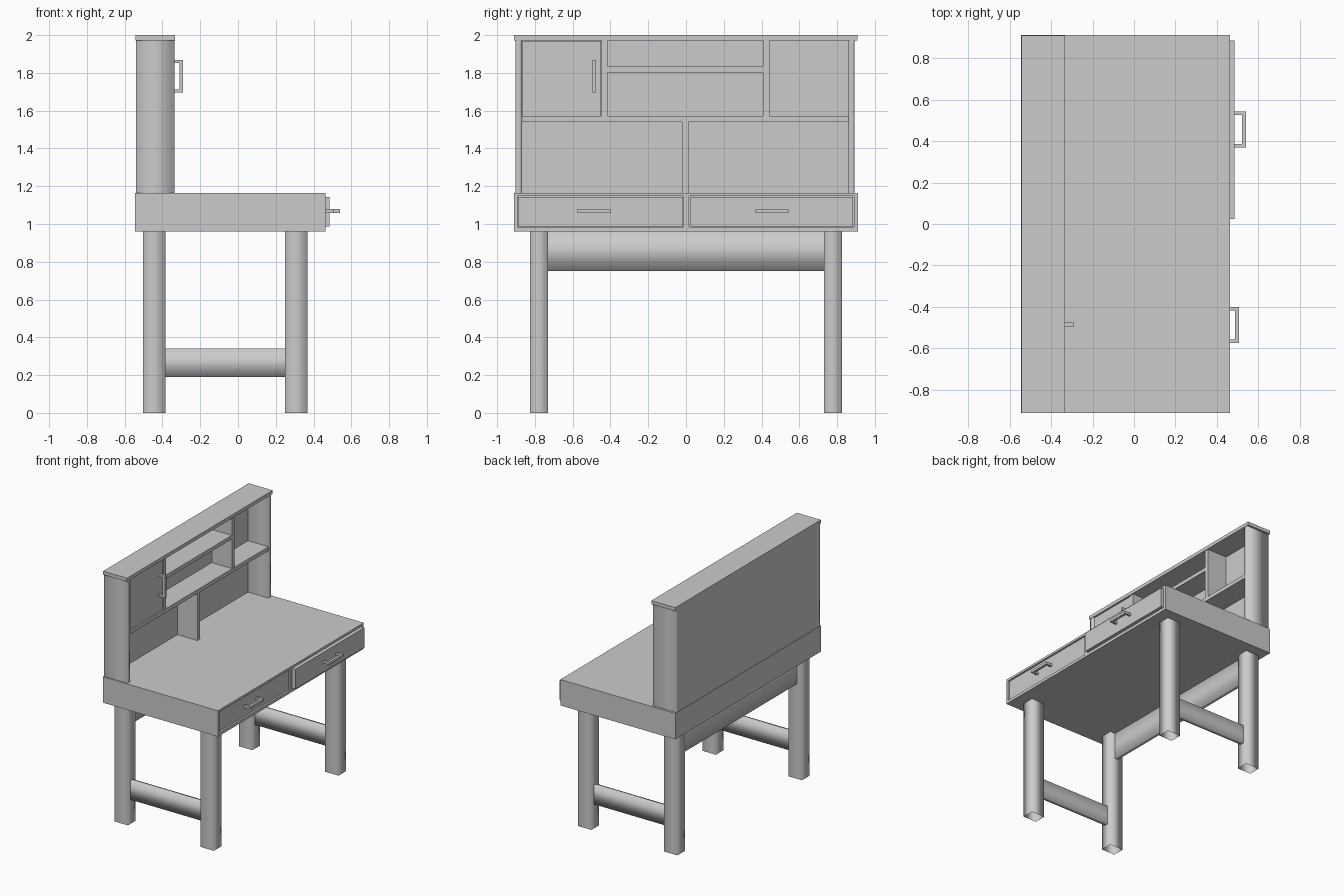
import bpy, bmesh
from mathutils import Vector

if "Cube" in bpy.data.objects:
    bpy.data.objects.remove(bpy.data.objects["Cube"])


def finish(name, bm, smooth=False):
    bmesh.ops.recalc_face_normals(bm, faces=bm.faces)
    me = bpy.data.meshes.new(name)
    bm.to_mesh(me)
    bm.free()
    for p in me.polygons:
        p.use_smooth = smooth
    ob = bpy.data.objects.new(name, me)
    bpy.context.collection.objects.link(ob)
    return ob


def box(name, x, y, z, open_axis=None):
    """Box from (min, max) ranges; open_axis leaves both ends of a soft-shaded tube open."""
    bm = bmesh.new()
    bmesh.ops.create_cube(bm, size=1)
    lo, hi = Vector((x[0], y[0], z[0])), Vector((x[1], y[1], z[1]))
    for v in bm.verts:
        v.co = Vector([(lo[i] + hi[i]) / 2 + v.co[i] * (hi[i] - lo[i]) for i in range(3)])
    if open_axis is not None:
        bm.normal_update()
        ends = [f for f in bm.faces if abs(f.normal[open_axis]) > 0.9]
        bmesh.ops.delete(bm, geom=ends, context='FACES_ONLY')
    return finish(name, bm, open_axis is not None)


def handle(name, x, y, z, vertical=False):
    """U-shaped pull standing 0.055 off a front at x, centred on y, z."""
    h, t, d, w = 0.087, 0.017, 0.056, 0.01
    u = [(-0.005, -h), (d, -h), (d, h), (-0.005, h),
         (-0.005, h - t), (d - 0.02, h - t), (d - 0.02, t - h), (-0.005, t - h)]
    bm = bmesh.new()
    side = Vector((0, 1, 0)) if vertical else Vector((0, 0, 1))
    along = Vector((0, 0, 1)) if vertical else Vector((0, 1, 0))
    verts = [bm.verts.new(Vector((x + a, y, z)) + along * b - side * w) for a, b in u]
    face = bm.faces.new(verts)
    ext = bmesh.ops.extrude_face_region(bm, geom=[face])
    new = [g for g in ext['geom'] if isinstance(g, bmesh.types.BMVert)]
    bmesh.ops.translate(bm, verts=new, vec=side * 2 * w)
    return finish(name, bm)


# Desk body with two drawer openings
body = box("desk_body", (-0.544, 0.462), (-0.91, 0.91), (0.96, 1.165))
cutters = [box("drawer_cutter", (0.42, 0.6), y, (0.983, 1.147))
           for y in ((-0.893, -0.013), (0.017, 0.89))]
for c in cutters:
    m = body.modifiers.new("drawer_opening", 'BOOLEAN')
    m.operation = 'DIFFERENCE'
    m.solver = 'EXACT'
    m.object = c
    bpy.context.view_layer.objects.active = body
    bpy.ops.object.modifier_apply(modifier=m.name)
    bpy.data.objects.remove(c)

# Drawers, the right one pulled slightly out
box("closed_drawer", (0.40, 0.451), (-0.889, -0.016), (0.986, 1.144))
box("open_drawer", (0.40, 0.485), (0.023, 0.885), (0.986, 1.142))
handle("closed_drawer_handle", 0.45, -0.487, 1.069)
handle("open_drawer_handle", 0.485, 0.456, 1.069)

# Legs and stretchers
for s, side in ((-1, "left"), (1, "right")):
    y = sorted((s * 0.73, s * 0.825))
    box(side + "_back_leg", (-0.503, -0.385), y, (0, 0.965), 2)
    box(side + "_front_leg", (0.25, 0.367), y, (0, 0.965), 2)
    box(side + "_stretcher", (-0.385, 0.25), sorted((s * 0.76, s * 0.792)), (0.19, 0.34), 0)
box("back_stretcher", (-0.46, -0.43), (-0.73, 0.73), (0.75, 0.965), 1)

# Hutch shell
front = -0.336
box("hutch_top", (-0.542, -0.333), (-0.91, 0.908), (1.972, 2.0))
box("hutch_back", (-0.54, -0.515), (-0.885, 0.88), (1.16, 1.975))
box("hutch_left_side", (-0.54, front), (-0.902, -0.868), (1.16, 1.975), 2)
box("hutch_right_side", (-0.54, front), (0.861, 0.893), (1.16, 1.975), 2)

# Shelves and dividers
box("main_shelf", (-0.52, front), (-0.87, 0.863), (1.54, 1.571))
box("upper_shelf", (-0.52, front - 0.004), (-0.418, 0.41), (1.803, 1.833))
for name, y, z in (("lower_divider", (-0.02, 0.014), (1.16, 1.545)),
                   ("left_upper_divider", (-0.447, -0.415), (1.57, 1.975)),
                   ("right_upper_divider", (0.408, 0.441), (1.57, 1.975))):
    box(name, (-0.52, front - 0.004), y, z)

# Cupboard door
box("cupboard_door", (-0.375, -0.346), (-0.866, -0.449), (1.572, 1.97))
handle("door_handle", -0.347, -0.486, 1.782, vertical=True)
